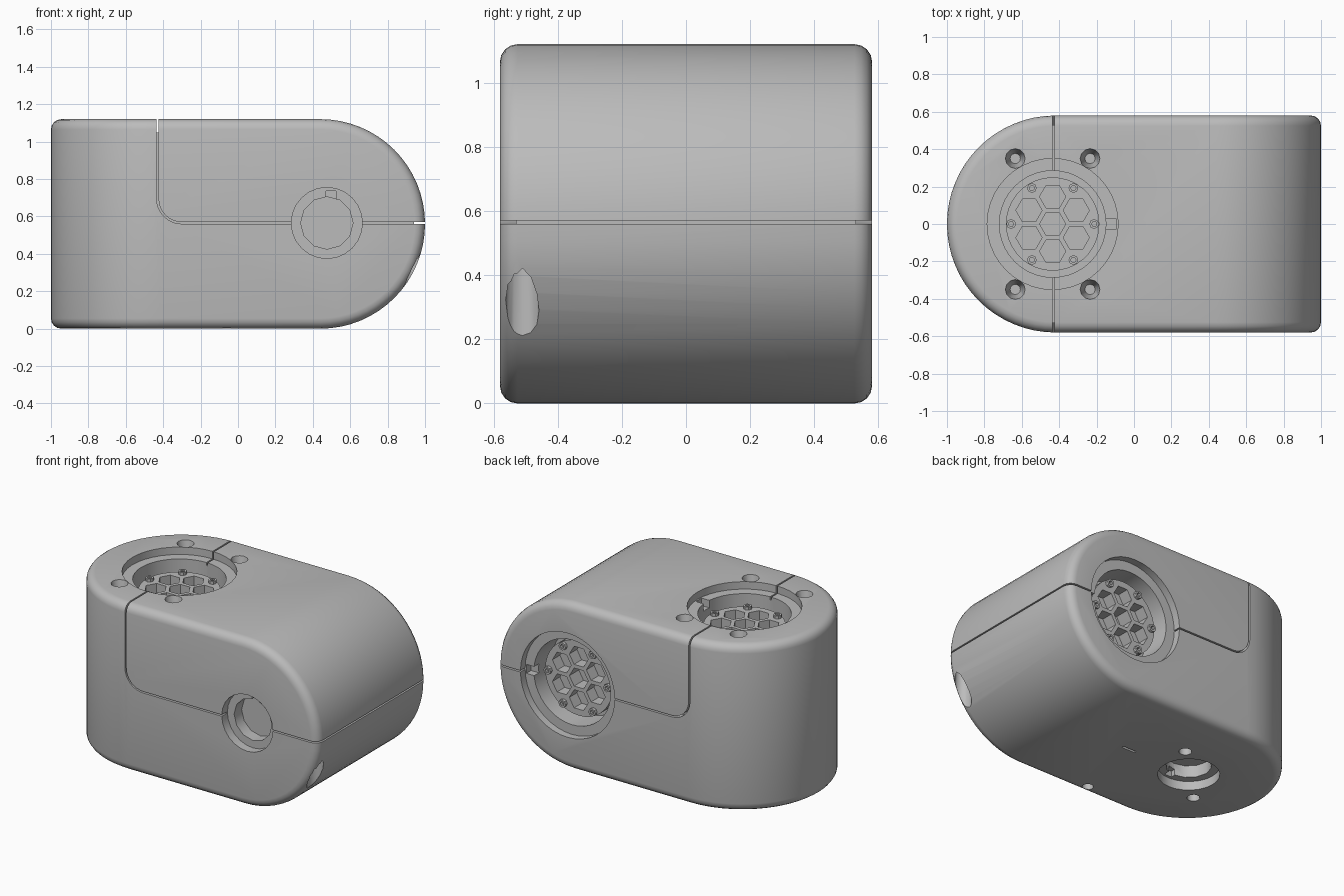
import bpy, bmesh
from math import cos, sin, pi, radians
from mathutils import Matrix, Vector

cube = bpy.data.objects.get("Cube")
if cube:
    bpy.data.objects.remove(cube)

grey = bpy.data.materials.new("housing_grey")
grey.use_nodes = True
grey.diffuse_color = (0.5, 0.5, 0.5, 1)
grey.node_tree.nodes["Principled BSDF"].inputs["Base Color"].default_value = (0.5, 0.5, 0.5, 1)


def arc(r, n, a0=0, a1=360, c=(0, 0)):
    """Points on an arc; a full circle leaves out the repeated end point."""
    steps = n if a1 - a0 == 360 else n - 1
    angles = [radians(a0 + (a1 - a0) * i / steps) for i in range(n)]
    return [(c[0] + r * cos(a), c[1] + r * sin(a)) for a in angles]


def rect(x0, x1, y0, y1):
    return [(x0, y0), (x1, y0), (x1, y1), (x0, y1)]


def prism(name, pts, z0, z1, matrix=Matrix(), taper=1.0):
    """Extrude a flat outline from z0 to z1; taper shrinks the lower end about its centre."""
    mid = Vector((sum(p[0] for p in pts), sum(p[1] for p in pts))) / len(pts)
    bm = bmesh.new()
    low = [bm.verts.new((*(mid + (Vector(p) - mid) * taper), z0)) for p in pts]
    high = [bm.verts.new((*p, z1)) for p in pts]
    bm.faces.new(low)
    bm.faces.new(high)
    for i in range(len(pts)):
        j = (i + 1) % len(pts)
        bm.faces.new((low[i], low[j], high[j], high[i]))
    bmesh.ops.recalc_face_normals(bm, faces=bm.faces)
    bm.transform(matrix)
    mesh = bpy.data.meshes.new(name)
    bm.to_mesh(mesh)
    bm.free()
    mesh.materials.append(grey)
    obj = bpy.data.objects.new(name, mesh)
    bpy.context.collection.objects.link(obj)
    return obj


def apply(obj, mod):
    bpy.context.view_layer.objects.active = obj
    bpy.ops.object.modifier_apply(modifier=mod.name)


def boolean(obj, other, operation='DIFFERENCE'):
    mod = obj.modifiers.new("cut", 'BOOLEAN')
    mod.operation, mod.object, mod.solver = operation, other, 'EXACT'
    apply(obj, mod)
    bpy.data.objects.remove(other)


def smooth(obj):
    bpy.ops.object.select_all(action='DESELECT')
    obj.select_set(True)
    bpy.context.view_layer.objects.active = obj
    bpy.ops.object.shade_smooth_by_angle(angle=radians(32))


# Local frames with z pointing out of each face; side turns x-z outlines upright
side = Matrix.Rotation(pi / 2, 4, 'X')
top = Matrix.Translation((-0.435, 0, 1.12))
bottom = Matrix.Translation((-0.435, 0, 0)) @ Matrix.Rotation(pi, 4, 'X')
front = Matrix.Translation((0.475, -0.58, 0.565)) @ side
back = Matrix.Translation((0.475, 0.58, 0.565)) @ Matrix.Rotation(-pi / 2, 4, 'X')

# Housing: a plan with one round end crossed with a side outline round at the other
body = prism("housing", arc(0.58, 33, 90, 270, (-0.42, 0)) + [(1.2, -0.58), (1.2, 0.58)], -0.2, 1.4)
outline = arc(0.56, 33, -90, 90, (0.44, 0.56)) + [(-1.2, 1.12), (-1.2, 0)]
boolean(body, prism("side_outline", outline, -0.8, 0.8, side), 'INTERSECT')
bevel = body.modifiers.new("rounded_edges", 'BEVEL')
bevel.width, bevel.segments = 0.055, 4
bevel.limit_method, bevel.angle_limit = 'ANGLE', radians(40)
apply(body, bevel)

# Seam between the upper cover and the lower shell, kept shallow
gap, centre = 0.005, (-0.3, 0.695)
strip = arc(0.13 + gap, 9, 180, 270, centre) + [(1.2, 0.565 - gap), (1.2, 0.565 + gap)]
strip += arc(0.13 - gap, 9, 180, 270, centre)[::-1] + [(-0.43 + gap, 1.3), (-0.43 - gap, 1.3)]
seam = prism("seam", strip, -0.8, 0.8, side)
boolean(seam, prism("core", rect(-0.7, 0.94, -0.53, 0.53), 0.1, 1.05))
boolean(body, seam)

# Large stepped sockets on the top and back
for frame in (top, back):
    boolean(body, prism("lip", arc(0.35, 40), -0.05, 0.2, frame))
    boolean(body, prism("well", arc(0.285, 40), -0.24, 0.1, frame))
    boolean(body, prism("key", rect(0.2, 0.34, -0.03, 0.03), -0.1, 0.1, frame))

# Small stepped ports on the front and bottom
for frame in (front, bottom):
    boolean(body, prism("port", arc(0.19, 24), -0.06, 0.2, frame))
    boolean(body, prism("bore", arc(0.14, 12), -0.14, 0.1, frame))
    boolean(body, prism("port_key", rect(-0.005, 0.05, 0.1, 0.17), -0.1, 0.1, frame))

# Tapered screw holes around the top socket
for sx in (-1, 1):
    for sy in (-1, 1):
        hole = arc(0.055, 12, c=(0.2 * sx, 0.35 * sy))
        boolean(body, prism("screw_hole", hole, -0.12, 0.01, top, 0.5))

# Screw holes and slot drilled from below
for x, y, r, depth in ((-0.24, 0.2, 0.04, 0.15), (-0.64, -0.2, 0.04, 0.15),
                       (-0.06, -0.51, 0.035, 0.15), (0.93, -0.51, 0.052, 0.5)):
    boolean(body, prism("lower_hole", arc(r, 12, c=(x, y)), -0.1, depth))
boolean(body, prism("slot", rect(-0.01, 0.09, -0.008, 0.008), -0.1, 0.05))
smooth(body)

# Output hubs with honeycomb pockets and ring of hollow bosses
for label, frame in (("top", top), ("back", back)):
    hub = prism(label + "_hub", arc(0.25, 36), -0.26, -0.12, frame)
    boolean(hub, prism("centre_hole", arc(0.07, 6), -0.22, 0, frame))
    for k in range(6):
        a = radians(30 + 60 * k)
        cell = arc(0.07, 6, c=(0.146 * cos(a), 0.146 * sin(a)))
        boolean(hub, prism("cell", cell, -0.2, 0, frame))
        b = radians(60 * k)
        spot = (0.222 * cos(b), 0.222 * sin(b))
        boss = prism(f"{label}_boss_{k}", arc(0.026, 8, c=spot), -0.15, -0.1, frame)
        boolean(boss, prism("boss_hole", arc(0.014, 6, c=spot), -0.125, 0, frame))
    smooth(hub)
